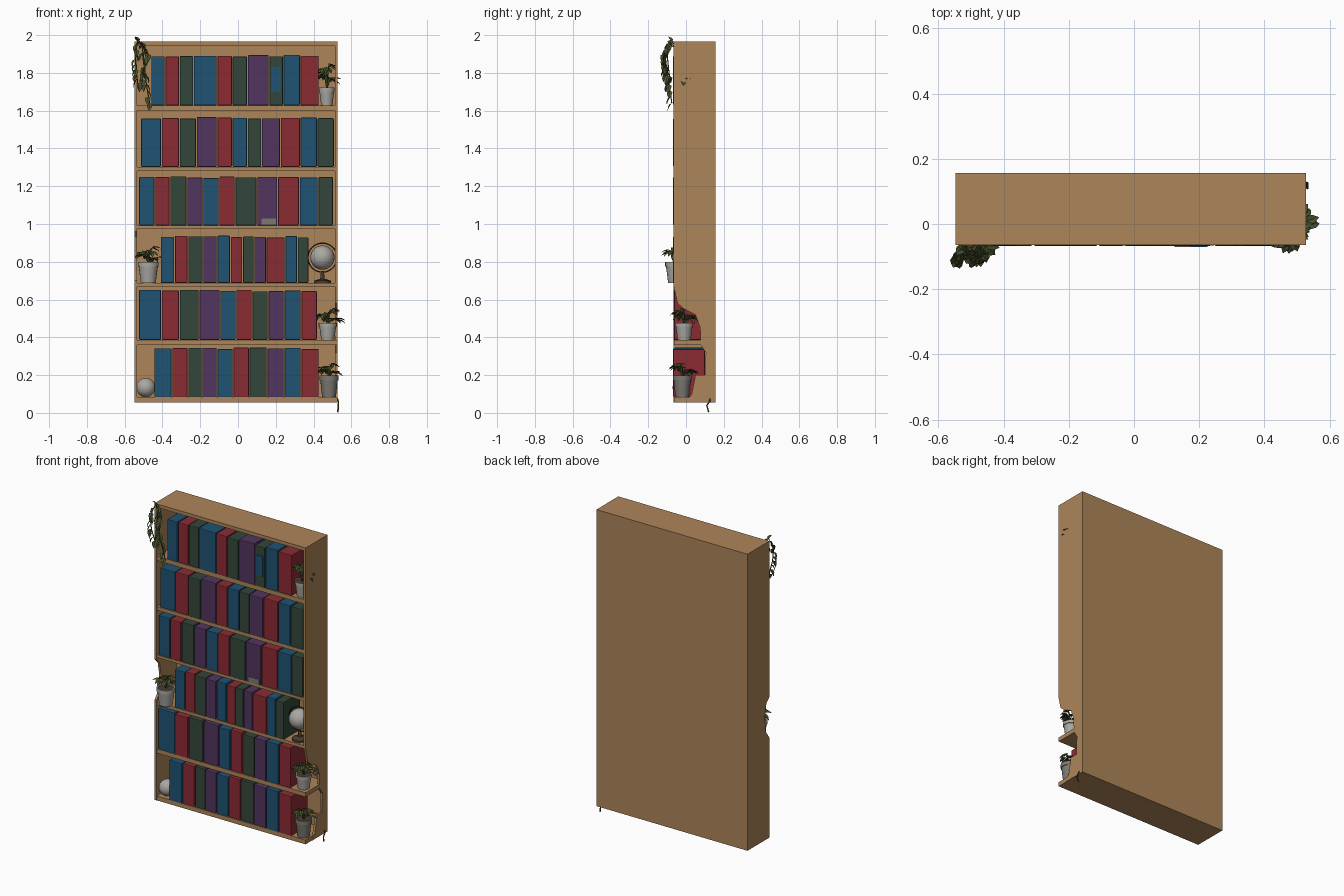
import bpy, bmesh, math, random
from mathutils import Vector

if "Cube" in bpy.data.objects:
    bpy.data.objects.remove(bpy.data.objects["Cube"])

random.seed(7)


def material(name, rgb):
    m = bpy.data.materials.new(name)
    m.diffuse_color = (*rgb, 1)
    m.use_nodes = True
    m.node_tree.nodes["Principled BSDF"].inputs["Base Color"].default_value = m.diffuse_color
    return m


WOOD = material("tan wood", (0.42, 0.235, 0.10))
DARK = material("dark brown", (0.07, 0.045, 0.025))
LEAF = material("leaf green", (0.065, 0.085, 0.026))
PALE = material("pale grey", (0.40, 0.39, 0.36))
GREY = material("stone grey", (0.20, 0.19, 0.17))
COVER = {"B": material("blue cover", (0.014, 0.085, 0.17)),
         "R": material("red cover", (0.26, 0.024, 0.034)),
         "G": material("green cover", (0.033, 0.062, 0.043)),
         "P": material("purple cover", (0.085, 0.036, 0.115))}


def finish(name, bm, mat, smooth=False):
    bmesh.ops.recalc_face_normals(bm, faces=bm.faces[:])
    me = bpy.data.meshes.new(name)
    bm.to_mesh(me)
    bm.free()
    me.materials.append(mat)
    ob = bpy.data.objects.new(name, me)
    bpy.context.collection.objects.link(ob)
    if smooth:
        bpy.context.view_layer.objects.active = ob
        ob.select_set(True)
        bpy.ops.object.shade_smooth_by_angle(angle=math.radians(40))
        ob.select_set(False)
    return ob


def box(name, x0, x1, y0, y1, z0, z1, mat, bevel=0):
    bm = bmesh.new()
    bmesh.ops.create_cube(bm, size=1)
    for v in bm.verts:
        v.co = ((x0 + x1) / 2 + v.co.x * (x1 - x0), (y0 + y1) / 2 + v.co.y * (y1 - y0),
                (z0 + z1) / 2 + v.co.z * (z1 - z0))
    if bevel:
        bmesh.ops.bevel(bm, geom=bm.edges[:], offset=bevel, segments=2, affect='EDGES', profile=0.5)
    return finish(name, bm, mat)


def side_panel(name, x0, x1, outline):
    """Wall cut from a (y, z) outline and extruded along x."""
    bm = bmesh.new()
    f = bm.faces.new([bm.verts.new((x0, y, z)) for y, z in outline])
    r = bmesh.ops.extrude_face_region(bm, geom=[f])
    for v in r["geom"]:
        if isinstance(v, bmesh.types.BMVert):
            v.co.x = x1
    return finish(name, bm, WOOD)


def lathe(name, c, profile, mat, n=20):
    """Surface of revolution round a vertical axis from (radius, height) points."""
    bm = bmesh.new()
    rings = [[bm.verts.new((c[0] + r * math.cos(a), c[1] + r * math.sin(a), c[2] + h))
              for a in [math.tau * i / n for i in range(n)]] for r, h in profile]
    for p, q in zip(rings, rings[1:]):
        for i in range(n):
            bm.faces.new((p[i], p[(i + 1) % n], q[(i + 1) % n], q[i]))
    bm.faces.new(rings[0])
    bm.faces.new(rings[-1])
    return finish(name, bm, mat, True)


def ball(name, c, r, mat):
    bm = bmesh.new()
    bmesh.ops.create_uvsphere(bm, u_segments=24, v_segments=14, radius=r)
    bmesh.ops.translate(bm, vec=c, verts=bm.verts)
    return finish(name, bm, mat, True)


def tubes(name, paths, r, mat, cyclic=False):
    cu = bpy.data.curves.new(name, 'CURVE')
    cu.dimensions = '3D'
    cu.bevel_depth = r
    cu.bevel_resolution = 1
    for pts in paths:
        s = cu.splines.new('POLY')
        s.points.add(len(pts) - 1)
        for p, q in zip(s.points, pts):
            p.co = (*q, 1)
        s.use_cyclic_u = cyclic
    cu.materials.append(mat)
    ob = bpy.data.objects.new(name, cu)
    bpy.context.collection.objects.link(ob)


def leaf(bm, p, d, length, width):
    """Folded, drooping oval leaf."""
    p, d = Vector(p), Vector(d).normalized()
    side = d.cross(Vector((0.05, 0.1, 1))).normalized()
    n = side.cross(d)
    mid, left, right = [], [], []
    for t, w in ((0, 0), (0.3, 1), (0.68, 0.8), (1, 0)):
        c = p + d * t * length - n * 0.3 * length * t * t
        mid.append(bm.verts.new(c))
        if w:
            for row, s in ((left, 1), (right, -1)):
                row.append(bm.verts.new(c + (side * s + n * 0.35) * w * width / 2))
    for e in (left, right):
        bm.faces.new((mid[0], mid[1], e[0]))
        bm.faces.new((mid[1], mid[2], e[1], e[0]))
        bm.faces.new((mid[2], mid[3], e[1]))


def plant(name, c, r, h, mat, spread, rise, count, size):
    """Pot with soil, arching stems and leaves."""
    lathe(name + "_pot", c, [(r * .72, 0), (r * .92, h * .78), (r, h * .78), (r, h), (r * .85, h), (r * .82, h * .9)], mat)
    lathe(name + "_soil", (c[0], c[1], c[2] + h * .88), [(r * .82, 0), (r * .82, h * .06)], DARK)
    bm, stems = bmesh.new(), []
    top = Vector((c[0], c[1], c[2] + h * .9))
    for i in range(count):
        a, f = i * 2.4, 0.35 + 0.65 * ((i * 0.618) % 1)
        out = Vector((math.cos(a) * spread[0], math.sin(a) * spread[1], 0)) * f
        base = top + out * 0.6 + Vector((0, 0, rise * (1.12 - 0.85 * f) * random.uniform(.8, 1)))
        stems.append([top, top.lerp(base, .55) + Vector((0, 0, rise * .15)), base])
        leaf(bm, base, out.normalized() + Vector((0, 0, random.uniform(-.5, .25))), size, size * .62)
    tubes(name + "_stems", stems, 0.0025, LEAF)
    finish(name + "_leaves", bm, LEAF)


# Cabinet: back, top, broken-edged side walls, six shelves
X0, X1, Y0, Y1 = -0.548, 0.528, -0.065, 0.157
box("back_panel", X0, X1, 0.135, Y1, 0.055, 1.965, WOOD)
box("top_board", X0, X1, Y0, Y1, 1.943, 1.965, WOOD)
side_panel("left_wall", X0, X0 + 0.014, [(Y1, 0.055), (Y1, 1.965), (Y0, 1.965), (Y0, 0.96), (-0.035, 0.93),
           (-0.02, 0.85), (-0.03, 0.75), (Y0, 0.70), (Y0, 0.055)])
side_panel("right_wall", X1 - 0.014, X1, [(Y1, 0.055), (Y1, 1.965), (Y0, 1.965), (Y0, 0.67), (-0.045, 0.58),
           (-0.01, 0.55), (0.05, 0.52), (0.075, 0.45), (0.078, 0.36), (0.105, 0.32), (0.10, 0.2),
           (0.05, 0.2), (0.03, 0.1), (0.0, 0.055)])
SHELVES = [(1.60, 1.628), (1.28, 1.303), (0.975, 0.993), (0.668, 0.688), (0.36, 0.387), (0.055, 0.083)]
for i, (a, b) in enumerate(SHELVES):
    box(f"shelf_{i + 1}", X0 + 0.002, X1 - 0.002, Y0 + 0.001, 0.14, a, b, WOOD)

# Books: colour letters, left edges plus last right edge (hundredths), top height
ROWS = [("BRGBRGPGBR", [-46, -38.5, -31, -23.5, -11, -3, 5, 16.5, 24, 33, 43], 1.893),
        ("BRGPRBGPRBG", [-51.5, -40.5, -31, -22, -11, -3, 5, 12.5, 22.5, 33, 42, 51], 1.565),
        ("BRGPBRGPRBG", [-52.5, -44, -36, -27, -18.5, -10, -1.5, 10, 21, 32.5, 42.5, 50.5], 1.25),
        ("BRGPBRGPRBG", [-41, -33.5, -26.5, -18.5, -11, -4, 2.5, 8.5, 15, 25, 31.5, 37.5], 0.935),
        ("BRGPBRGPBR", [-52.5, -40.5, -31, -20.5, -9.5, -1, 7.5, 16, 24.5, 33.5, 42], 0.65),
        ("BRGPBRGPBR", [-44.5, -35, -26.5, -19, -11, -2.5, 6, 15.5, 24.5, 33.5, 43], 0.345)]
for r, (cols, xs, top) in enumerate(ROWS):
    for i, k in enumerate(cols):
        box(f"book_{r + 1}_{i + 1}", xs[i] / 100 + .002, xs[i + 1] / 100 - .003, -0.064 + random.uniform(-.004, .004),
            0.10, SHELVES[r][1], top + random.uniform(-.008, .003), COVER[k], 0.004)
# Worn patches on two spines
box("blue_patch", 0.175, 0.225, -0.070, -0.064, 1.70, 1.83, COVER["B"])
box("worn_patch", 0.125, 0.20, -0.070, -0.064, 0.995, 1.03, GREY)

# Potted plants
plant("top_right_plant", (0.47, -0.02, 1.628), 0.042, 0.095, PALE, (0.06, 0.05), 0.19, 22, 0.045)
plant("left_plant", (-0.475, -0.055, 0.688), 0.055, 0.11, PALE, (0.075, 0.09), 0.11, 16, 0.05)
plant("right_plant", (0.475, -0.01, 0.387), 0.048, 0.09, PALE, (0.085, 0.08), 0.10, 24, 0.048)
plant("bottom_right_plant", (0.482, -0.02, 0.083), 0.05, 0.115, GREY, (0.062, 0.09), 0.10, 18, 0.045)

# Trailing vine over the top left corner, and a sprig under the right corner
VINES = [[(-.52, -.05, 1.93), (-.53, -.08, 1.975), (-.545, -.115, 1.90), (-.54, -.11, 1.82), (-.53, -.09, 1.74)],
         [(-.52, -.05, 1.93), (-.51, -.085, 1.96), (-.50, -.11, 1.88), (-.485, -.09, 1.74), (-.468, -.075, 1.64)],
         [(-.52, -.05, 1.93), (-.51, -.09, 1.95), (-.475, -.10, 1.90), (-.50, -.09, 1.80), (-.51, -.08, 1.75)]]
tubes("vine_stems", VINES, 0.003, LEAF)
bm = bmesh.new()
leaf(bm, (-.53, -.075, 1.965), (-.3, -.4, 1), 0.036, 0.03)
for path in VINES:
    for j, (p, q) in enumerate(zip(path[1:], path[2:])):
        for t in (0, 0.33, 0.66, 1):
            a = random.uniform(math.pi, math.tau)
            leaf(bm, Vector(p).lerp(Vector(q), t), (math.cos(a) * .6, math.sin(a) * .7, -0.7), 0.046, 0.03)
finish("vine_leaves", bm, LEAF)
tubes("corner_sprig", [[(.515, .13, .10), (.532, .125, .06), (.532, .11, .04), (.528, .12, .004)]], 0.004, DARK)

# Globe on a stand, and stone ball
G = Vector((0.447, -0.01, 0.822))
ball("globe", G, 0.064, PALE)
tubes("globe_ring", [[G + Vector((.077 * math.cos(a), 0, .077 * math.sin(a)))
                      for a in [math.tau * i / 40 for i in range(40)]]], 0.004, DARK, True)
lathe("globe_stand", (G.x, G.y, 0.688), [(.045, 0), (.045, .012), (.012, .022), (.008, .062)], DARK)
ball("stone_ball", (-0.488, -0.02, 0.134), 0.051, PALE)
